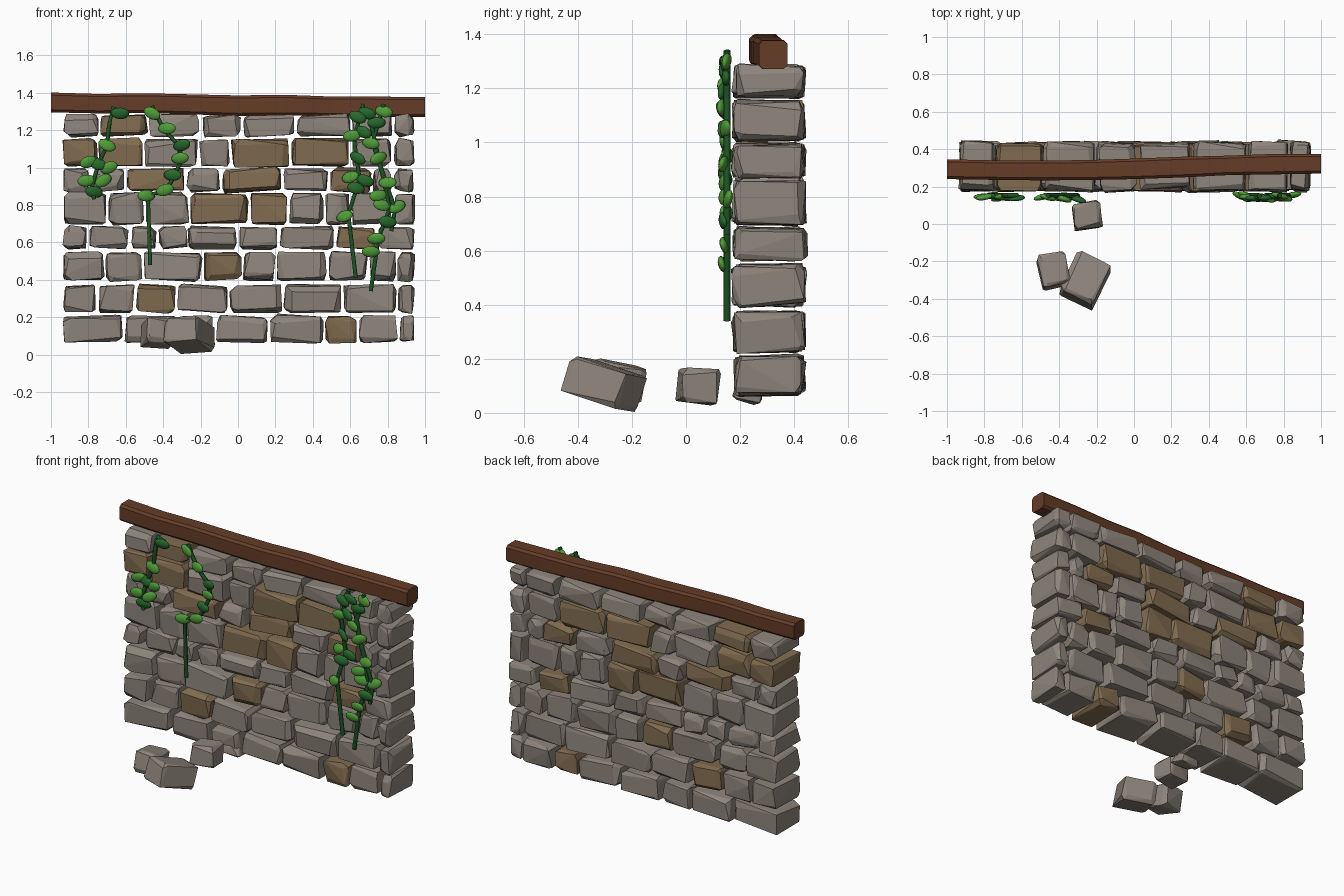
import bpy
import bmesh
import math
import random
from mathutils import Euler, Matrix, Vector

random.seed(7)
if "Cube" in bpy.data.objects:
    bpy.data.objects.remove(bpy.data.objects["Cube"])


def material(name, r, g, b):
    mat = bpy.data.materials.new(name)
    mat.use_nodes = True
    mat.diffuse_color = (r, g, b, 1)
    shader = mat.node_tree.nodes["Principled BSDF"]
    shader.inputs["Base Color"].default_value = (r, g, b, 1)
    shader.inputs["Roughness"].default_value = 0.9
    return mat


grey = material("grey stone", 0.27, 0.235, 0.20)
tan = material("tan stone", 0.22, 0.15, 0.08)
wood = material("brown wood", 0.13, 0.045, 0.02)
light_leaf = material("light leaf", 0.08, 0.33, 0.04)
dark_leaf = material("dark leaf", 0.02, 0.14, 0.025)
stem_green = material("stem green", 0.012, 0.085, 0.018)


def finish(name, bm, mat):
    bmesh.ops.recalc_face_normals(bm, faces=bm.faces)
    mesh = bpy.data.meshes.new(name)
    bm.to_mesh(mesh)
    bm.free()
    mesh.materials.append(mat)
    obj = bpy.data.objects.new(name, mesh)
    bpy.context.collection.objects.link(obj)
    return obj


def stone(name, centre, size, mat, rotation=(0, 0, 0), rough=1.0):
    """Rough-hewn block: the hull of a box whose corners are unevenly chipped."""
    bm = bmesh.new()
    half = Vector(size) / 2
    turn = Euler([math.radians(a) for a in rotation]).to_matrix()
    for sx in (-1, 1):
        for sy in (-1, 1):
            for sz in (-1, 1):
                for axis in range(3):
                    p = half.copy()
                    for k in range(3):
                        if k != axis:
                            p[k] -= min(half[k] * 0.6, random.uniform(0.008, 0.045) * rough)
                        else:
                            p[k] -= random.uniform(0, 0.014) * rough
                    p = Vector((p.x * sx, p.y * sy, p.z * sz))
                    bm.verts.new(turn @ p + Vector(centre))
    hull = bmesh.ops.convex_hull(bm, input=bm.verts[:])
    unused = [v for v in hull["geom_interior"] if isinstance(v, bmesh.types.BMVert)]
    bmesh.ops.delete(bm, geom=unused, context="VERTS")
    bmesh.ops.dissolve_limit(bm, angle_limit=math.radians(7), verts=bm.verts[:], edges=bm.edges[:])
    return finish(name, bm, mat)


# Wall courses: bottom, top, joint positions in hundredths, tan stone indices
courses = [
    (0.06, 0.215, (-94, -61, -33, -12, 17, 46, 64, 86, 95), (5,)),
    (0.22, 0.38, (-94, -75, -55, -33, -5, 24, 56, 85, 95), (2,)),
    (0.39, 0.555, (-94, -71, -51, -19, 2, 20, 48, 70, 85, 95), (3,)),
    (0.56, 0.69, (-94, -80, -58, -43, -27, 0, 22, 52, 74, 95), (7,)),
    (0.69, 0.87, (-94, -70, -50, -26, 6, 27, 46, 60, 83, 95), (3, 4)),
    (0.865, 1.0, (-94, -79, -60, -28, -9, 24, 49, 72, 83, 95), (2, 4, 6)),
    (1.0, 1.16, (-94, -75, -50, -21, -4, 28, 60, 83, 95), (0, 1, 4, 5)),
    (1.16, 1.29, (-94, -74, -48, -20, 2, 31, 61, 83, 95), (1,)),
]
for row, (low, high, joints, tans) in enumerate(courses):
    for i, (a, b) in enumerate(zip(joints, joints[1:])):
        stone(f"wall_stone_{row}_{i}",
              ((a + b) / 200, 0.307 + random.uniform(-0.006, 0.006), (low + high) / 2),
              ((b - a) / 100 - 0.008, random.uniform(0.25, 0.275), high - low - 0.004),
              tan if i in tans else grey,
              [random.uniform(-2.5, 2.5) for _ in range(3)])

# Fallen stones in front of the wall and a loose one at its foot
stone("fallen_stone_large", (-0.26, -0.30, 0.107), (0.21, 0.25, 0.15), grey, (-16, -4, -24), 0.8)
stone("fallen_stone_left", (-0.43, -0.25, 0.115), (0.16, 0.18, 0.15), grey, (-12, 6, 12), 0.8)
stone("fallen_stone_back", (-0.25, 0.045, 0.10), (0.16, 0.15, 0.14), grey, (-4, 0, 8), 0.8)
stone("foot_stone", (-0.2, 0.23, 0.075), (0.15, 0.12, 0.08), grey, (-12, 0, 5))

# Hewn beam: chamfered square sections that wander slightly
bm = bmesh.new()
rings = []
for i in range(9):
    t = i / 8
    cy = 0.293 - 0.012 * math.sin(t * 5) + 0.018 * t
    cz = 1.347 - 0.024 * t + random.uniform(-0.004, 0.004)
    h, c = 0.053 + random.uniform(-0.002, 0.003), 0.014
    corners = [(h, h - c), (h - c, h), (c - h, h), (-h, h - c),
               (-h, c - h), (c - h, -h), (h - c, -h), (h, c - h)]
    rings.append([bm.verts.new((2 * t - 1, cy + y, cz + z)) for y, z in corners])
for one, two in zip(rings, rings[1:]):
    for k in range(8):
        n = (k + 1) % 8
        bm.faces.new((one[k], one[n], two[n], two[k]))
bm.faces.new(rings[0])
bm.faces.new(rings[-1])
finish("top_beam", bm, wood)


# Climbing plants
def stem(name, points):
    curve = bpy.data.curves.new(name, "CURVE")
    curve.dimensions = "3D"
    curve.bevel_depth = 0.0125
    curve.bevel_resolution = 1
    curve.use_fill_caps = True
    spline = curve.splines.new("POLY")
    spline.points.add(len(points) - 1)
    for point, (x, z) in zip(spline.points, points):
        point.co = (x / 100, 0.152, z / 100, 1)
    curve.materials.append(stem_green)
    obj = bpy.data.objects.new(name, curve)
    bpy.context.collection.objects.link(obj)


def leaves(name, spots, mat):
    bm = bmesh.new()
    for x, z in spots:
        place = Matrix.Translation((x / 100, random.uniform(0.133, 0.155), z / 100))
        turn = Euler((random.uniform(-0.3, 0.3), random.uniform(-0.5, 0.5),
                      random.uniform(-0.4, 0.4))).to_matrix().to_4x4()
        shape = Matrix.Diagonal((0.049, 0.016, 0.031, 1))
        bmesh.ops.create_uvsphere(bm, u_segments=12, v_segments=8, radius=1,
                                  matrix=place @ turn @ shape)
    for face in bm.faces:
        face.smooth = True
    finish(name, bm, mat)


stem("left_vine_stem", [(-62, 130), (-67, 132), (-69, 122), (-70, 112), (-75, 101), (-78, 90), (-77, 83)])
stem("middle_vine_stem", [(-46, 133), (-40, 121), (-32, 112), (-30, 104), (-36, 92),
                          (-39, 88), (-48, 85), (-47, 48)])
stem("right_vine_stem_a", [(67, 134), (62, 115), (65, 94), (59, 75), (63, 41)])
stem("right_vine_stem_b", [(78, 134), (72, 114), (78, 94), (81, 78), (75, 62), (71, 34)])
stem("right_vine_stem_c", [(70, 130), (75, 105), (79, 92), (84, 78), (82, 66)])

leaves("left_vine_leaves", [(-70, 112), (-80, 103), (-69, 100), (-81, 93), (-72, 93)], light_leaf)
leaves("left_vine_dark_leaves", [(-63, 129), (-75, 102), (-77, 87)], dark_leaf)
leaves("middle_vine_leaves", [(-46, 129), (-38, 121), (-31, 105), (-39, 88), (-49, 85)], light_leaf)
leaves("middle_vine_dark_leaves", [(-30, 112), (-35, 96)], dark_leaf)
leaves("right_vine_leaves", [(78, 130), (61, 117), (71, 113), (75, 105), (60, 95), (80, 92), (75, 85),
                             (57, 74), (77, 80), (85, 79), (74, 62), (71, 55)], light_leaf)
leaves("right_vine_dark_leaves", [(69, 129), (64, 127), (74, 124), (67, 119), (64, 105),
                                  (68, 93), (63, 89), (80, 71)], dark_leaf)
